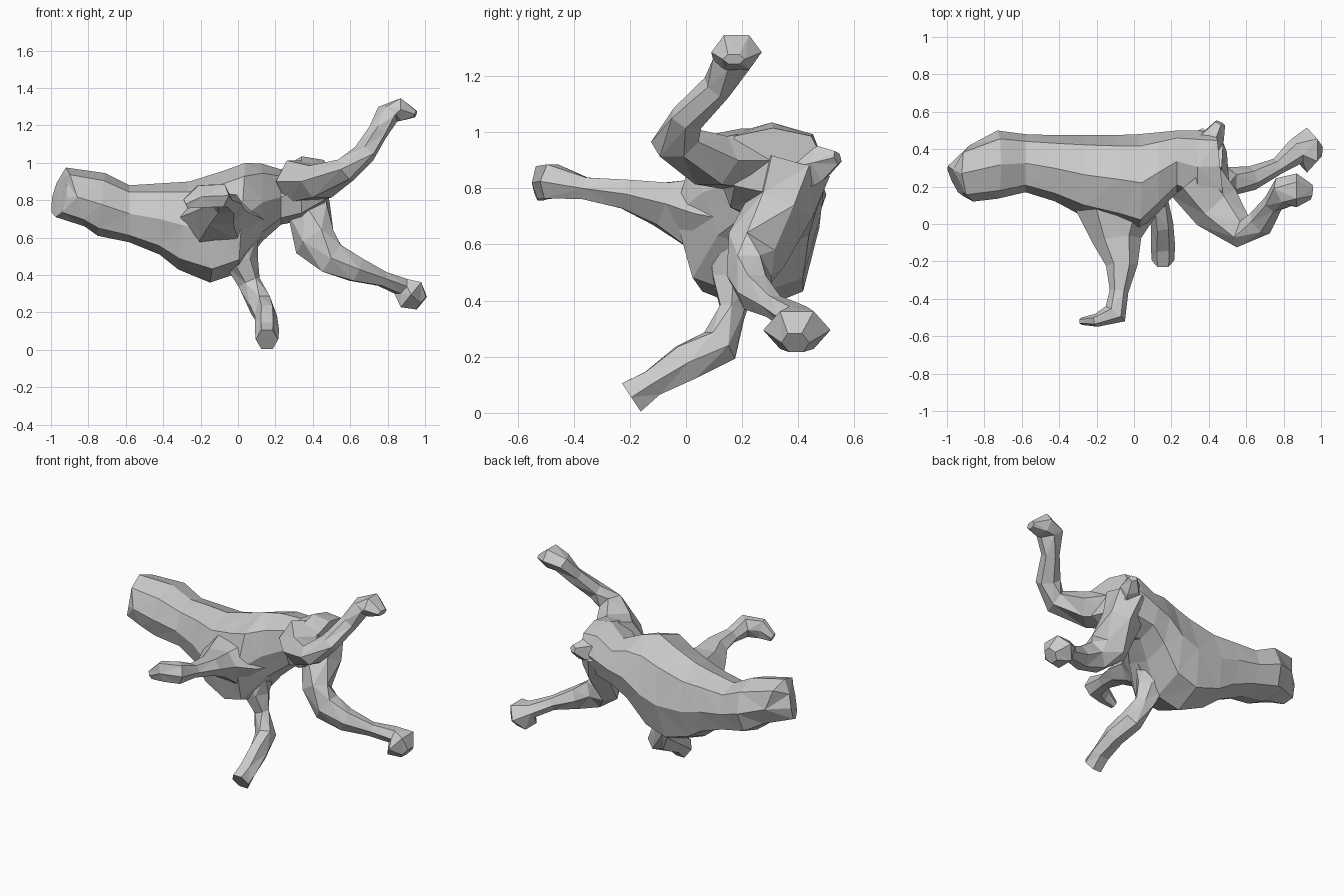
import bpy, bmesh, math
from mathutils import Vector


def skin(name, rings):
    """Bridge equal-sized point rings into a closed, triangulated flat mesh."""
    bm = bmesh.new()
    vr = [[bm.verts.new(p) for p in r] for r in rings]
    n = len(vr[0])
    for a, b in zip(vr, vr[1:]):
        for i in range(n):
            j = (i + 1) % n
            bm.faces.new((a[i], a[j], b[j], b[i]))
    bm.faces.new(vr[0][::-1])
    bm.faces.new(vr[-1])
    bmesh.ops.triangulate(bm, faces=bm.faces[:])
    bmesh.ops.recalc_face_normals(bm, faces=bm.faces[:])
    me = bpy.data.meshes.new(name)
    bm.to_mesh(me)
    bm.free()
    ob = bpy.data.objects.new(name, me)
    bpy.context.collection.objects.link(ob)
    return ob


def trunk(name, sections, n=8):
    """Sections across x: (x, y min, y max, z min, z max, lean of top, skew of left side)."""
    rings = []
    for x, y0, y1, z0, z1, lean, skew in sections:
        ring = []
        for i in range(n):
            a = 2 * math.pi * i / n
            c, s = math.cos(a), math.sin(a)
            f = 1.07 if i % 2 else 1.0
            ring.append((x + lean * s + skew * c, (y0 + y1) / 2 + f * c * (y1 - y0) / 2,
                         (z0 + z1) / 2 + f * s * (z1 - z0) / 2))
        rings.append(ring)
    return skin(name, rings)


def limb(name, path, n=6):
    """Path points: (x, y, z, half width, half height), rings square to the path."""
    pts = [Vector(p[:3]) for p in path]
    rings = []
    for k, p in enumerate(path):
        t = (pts[min(k + 1, len(pts) - 1)] - pts[max(k - 1, 0)]).normalized()
        side = t.cross(Vector((0, 0, 1))).normalized()
        up = side.cross(t)
        rings.append([pts[k] + side * p[3] * math.cos(2 * math.pi * i / n)
                      + up * p[4] * math.sin(2 * math.pi * i / n) for i in range(n)])
    return skin(name, rings)


# Head with slanted blunt muzzle, running into neck, chest and hips
trunk("head_and_body", [
    (-0.955, 0.15, 0.31, 0.71, 0.92, 0.02, -0.04),
    (-0.87, 0.12, 0.42, 0.66, 0.975, -0.05, -0.01),
    (-0.73, 0.135, 0.50, 0.61, 0.945, 0.02, 0.0),
    (-0.58, 0.17, 0.48, 0.575, 0.88, 0.0, 0.0),
    (-0.42, 0.12, 0.475, 0.51, 0.89, 0.0, 0.0),
    (-0.29, 0.05, 0.475, 0.43, 0.90, 0.03, 0.0),
    (-0.11, 0.0, 0.475, 0.36, 0.96, 0.04, 0.0),
    (0.02, -0.04, 0.48, 0.41, 1.00, 0.02, 0.0),
    (0.13, 0.06, 0.49, 0.58, 0.995, 0.0, 0.0),
    (0.23, 0.17, 0.50, 0.67, 0.965, 0.0, 0.0),
    (0.34, 0.11, 0.50, 0.69, 1.035, 0.0, 0.0),
    (0.46, 0.13, 0.49, 0.78, 1.015, 0.0, -0.02)])

# Stub tail
limb("tail", [(0.37, 0.40, 0.87, 0.09, 0.10), (0.43, 0.48, 0.89, 0.06, 0.07),
              (0.46, 0.54, 0.91, 0.03, 0.025)], 5)

# Foreleg reaching out to the front
limb("reaching_foreleg", [
    (-0.06, 0.24, 0.68, 0.24, 0.24), (-0.10, 0.05, 0.71, 0.21, 0.15),
    (-0.09, -0.09, 0.745, 0.13, 0.09),
    (-0.065, -0.22, 0.78, 0.085, 0.06), (-0.08, -0.36, 0.80, 0.05, 0.045),
    (-0.10, -0.48, 0.825, 0.065, 0.07), (-0.20, -0.515, 0.82, 0.035, 0.07),
    (-0.28, -0.52, 0.78, 0.02, 0.03)])

# Foreleg pushing off the ground, with its shoulder
limb("standing_foreleg", [
    (0.00, 0.20, 0.60, 0.11, 0.13), (0.02, 0.17, 0.47, 0.085, 0.09),
    (0.06, 0.165, 0.36, 0.045, 0.065), (0.12, 0.12, 0.24, 0.065, 0.075),
    (0.15, 0.0, 0.18, 0.06, 0.075), (0.155, -0.12, 0.105, 0.065, 0.055),
    (0.155, -0.195, 0.055, 0.06, 0.07)])

# Raised hind leg: thigh, shin, paw
limb("raised_hind_leg", [
    (0.32, 0.24, 0.90, 0.15, 0.13), (0.44, 0.09, 0.90, 0.14, 0.10),
    (0.58, -0.04, 0.965, 0.09, 0.07), (0.675, 0.005, 1.05, 0.075, 0.055),
    (0.745, 0.11, 1.16, 0.055, 0.055), (0.80, 0.17, 1.26, 0.085, 0.06),
    (0.87, 0.18, 1.285, 0.09, 0.07), (0.95, 0.17, 1.26, 0.04, 0.02)])

# Trailing hind leg: thigh, shin, paw
limb("trailing_hind_leg", [
    (0.36, 0.38, 0.88, 0.13, 0.14), (0.38, 0.34, 0.74, 0.125, 0.12),
    (0.41, 0.25, 0.58, 0.09, 0.13), (0.50, 0.225, 0.49, 0.08, 0.10),
    (0.63, 0.245, 0.43, 0.065, 0.075), (0.77, 0.31, 0.38, 0.045, 0.045),
    (0.87, 0.39, 0.34, 0.07, 0.05), (0.925, 0.395, 0.295, 0.12, 0.10),
    (0.98, 0.39, 0.25, 0.05, 0.05)])
